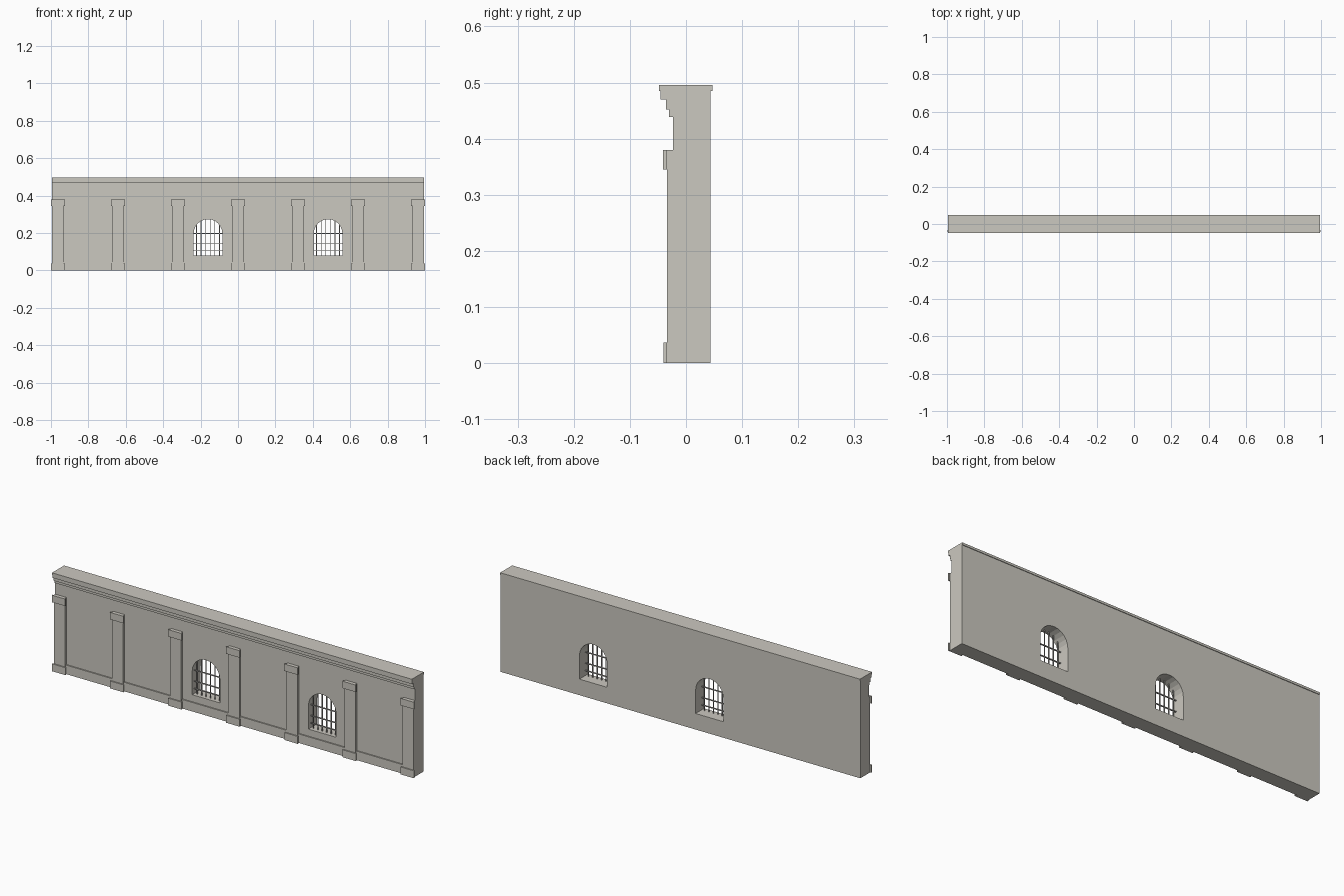
import bpy, bmesh, math
from mathutils import Vector

cube = bpy.data.objects.get("Cube")
if cube:
    bpy.data.objects.remove(cube, do_unlink=True)


def material(name, colour):
    m = bpy.data.materials.new(name)
    m.use_nodes = True
    m.diffuse_color = (*colour, 1)
    m.node_tree.nodes["Principled BSDF"].inputs["Base Color"].default_value = (*colour, 1)
    return m


stone = material("warm grey stone", (0.60, 0.58, 0.525))
iron = material("grey iron", (0.42, 0.41, 0.39))


def finish(name, bm, mat):
    bmesh.ops.recalc_face_normals(bm, faces=bm.faces)
    me = bpy.data.meshes.new(name)
    bm.to_mesh(me)
    bm.free()
    ob = bpy.data.objects.new(name, me)
    ob.data.materials.append(mat)
    bpy.context.collection.objects.link(ob)
    return ob


def prism(name, points, offset, mat):
    """Extrude a closed outline along offset."""
    bm = bmesh.new()
    face = bm.faces.new([bm.verts.new(p) for p in points])
    ext = bmesh.ops.extrude_face_region(bm, geom=[face])
    verts = [g for g in ext["geom"] if isinstance(g, bmesh.types.BMVert)]
    bmesh.ops.translate(bm, verts=verts, vec=Vector(offset))
    return finish(name, bm, mat)


def add_box(bm, x0, x1, y0, y1, z0, z1):
    made = bmesh.ops.create_cube(bm, size=1)["verts"]
    for v in made:
        v.co = ((x0 + x1) / 2 + v.co.x * (x1 - x0),
                (y0 + y1) / 2 + v.co.y * (y1 - y0),
                (z0 + z1) / 2 + v.co.z * (z1 - z0))


HALF, PITCH = 0.994, 0.321
WALL, BACK, TOP = -0.023, 0.044, 0.496
SILL, SPRING, RADIUS = 0.08, 0.197, 0.0765

# Wall with plinth, stepped cornice and coping in one section
section = [(BACK, 0), (-0.029, 0), (-0.029, 0.045), (WALL, 0.045),
           (WALL, 0.439), (-0.030, 0.439), (-0.030, 0.452),
           (-0.036, 0.452), (-0.036, 0.470), (-0.045, 0.470),
           (-0.045, 0.485), (-0.048, 0.485), (-0.048, TOP),
           (0.047, TOP), (0.047, 0.485), (BACK, 0.485)]
wall = prism("wall", [(-HALF, y, z) for y, z in section], (2 * HALF, 0, 0), stone)

# Arched window openings and their iron grilles
for side, cx in (("right", -PITCH / 2), ("left", 1.5 * PITCH)):
    arch = [(cx - RADIUS, -0.1, SILL), (cx + RADIUS, -0.1, SILL)]
    for i in range(13):
        a = math.pi * i / 12
        arch.append((cx + RADIUS * math.cos(a), -0.1, SPRING + RADIUS * math.sin(a)))
    cutter = prism(side + "_window_cutter", arch, (0, 0.2, 0), stone)
    cutter.hide_render = True
    cut = wall.modifiers.new(side + " window", "BOOLEAN")
    cut.object = cutter
    cut.operation = "DIFFERENCE"
    cut.solver = "EXACT"

    bm = bmesh.new()
    for i in range(6):
        x = (i - 2.5) * 0.0245
        top = SPRING + math.sqrt(RADIUS ** 2 - x ** 2)
        add_box(bm, cx + x - 0.002, cx + x + 0.002, -0.007, -0.003, SILL, top)
    for z in (0.105, 0.142, 0.197):
        add_box(bm, cx - RADIUS, cx + RADIUS, -0.008, -0.002, z - 0.002, z + 0.002)
    finish(side + "_window_grille", bm, iron)

# Apply the openings, then remove the cutters
bpy.context.view_layer.update()
cut_mesh = bpy.data.meshes.new_from_object(
    wall.evaluated_get(bpy.context.evaluated_depsgraph_get()))
wall.modifiers.clear()
wall.data = cut_mesh
for ob in list(bpy.data.objects):
    if ob.name.endswith("_window_cutter"):
        bpy.data.objects.remove(ob, do_unlink=True)

# Seven pilasters, each a shaft faced with a base plate and a cap plate
for i in range(7):
    cx = (i - 3) * PITCH
    bm = bmesh.new()
    add_box(bm, cx - 0.031, cx + 0.031, -0.034, -0.02, 0, 0.38)
    add_box(bm, cx - 0.037, cx + 0.037, -0.040, -0.034, 0, 0.037)
    add_box(bm, cx - 0.037, cx + 0.037, -0.041, -0.034, 0.345, 0.38)
    finish("pilaster_%d" % (i + 1), bm, stone)
